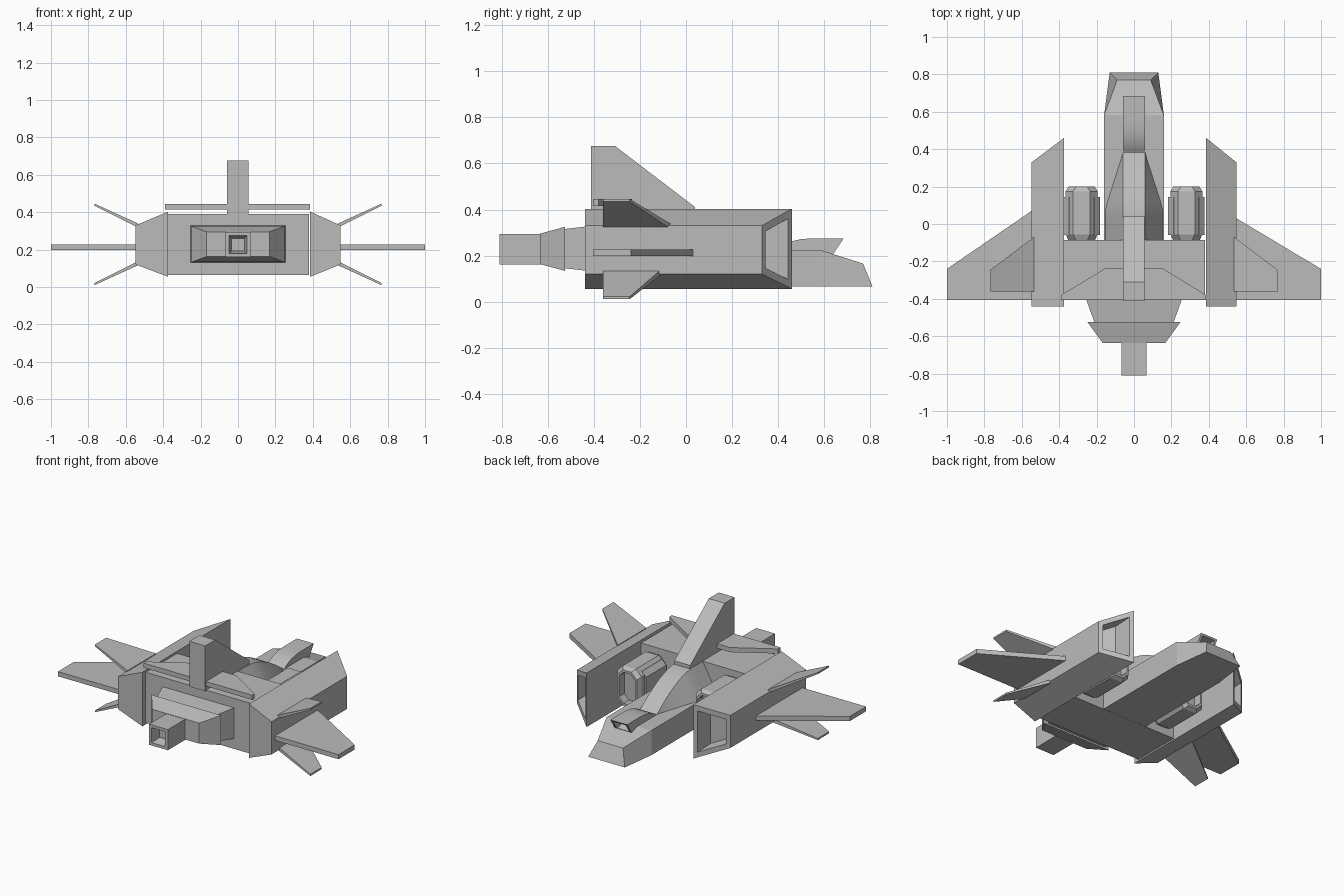
import bpy, bmesh, math
from mathutils import Vector

cube = bpy.data.objects.get("Cube")
if cube:
    bpy.data.objects.remove(cube)

grey = bpy.data.materials.new("hull_grey")
grey.use_nodes = True
colour = (0.5, 0.5, 0.5, 1)
grey.diffuse_color = colour
grey.node_tree.nodes["Principled BSDF"].inputs["Base Color"].default_value = colour


def loft(name, rings, smooth=False):
    """Skin a list of equal-length point rings and cap both ends."""
    bm = bmesh.new()
    loops = [[bm.verts.new(p) for p in ring] for ring in rings]
    n = len(loops[0])
    for a, b in zip(loops, loops[1:]):
        for i in range(n):
            j = (i + 1) % n
            bm.faces.new((a[i], a[j], b[j], b[i]))
    bm.faces.new(loops[0])
    bm.faces.new(loops[-1])
    bmesh.ops.recalc_face_normals(bm, faces=bm.faces[:])
    for f in bm.faces:
        f.smooth = smooth
    mesh = bpy.data.meshes.new(name)
    bm.to_mesh(mesh)
    bm.free()
    if smooth:
        mesh.set_sharp_from_angle(angle=math.radians(30))
    mesh.materials.append(grey)
    obj = bpy.data.objects.new(name, mesh)
    bpy.context.collection.objects.link(obj)


def rect(y, w, z0, z1):
    return [(-w, y, z0), (w, y, z0), (w, y, z1), (-w, y, z1)]


def trapezoid(y, low, high, z0, z1):
    return [(-low, y, z0), (low, y, z0), (high, y, z1), (-high, y, z1)]


def inset(ring, scale, dy=0):
    """Ring shrunk toward its centre, optionally moved along y."""
    c = sum((Vector(p) for p in ring), Vector()) / len(ring)
    return [c + (Vector(p) - c) * scale + Vector((0, dy, 0)) for p in ring]


# Central hull and tapered nose
loft("main_hull", [rect(-0.405, 0.38, 0.065, 0.39), rect(-0.085, 0.38, 0.065, 0.39)])
loft("nose", [rect(-0.09, 0.16, 0.066, 0.225), rect(0.58, 0.16, 0.066, 0.225),
              [(-0.13, 0.81, 0.066), (0.13, 0.81, 0.066),
               (0.09, 0.77, 0.165), (-0.09, 0.77, 0.165)]])

# Curved spine flowing from the hull down onto the nose
spine = []
for i in range(15):
    t = i / 14
    y = -0.09 + 0.48 * t
    top = 0.215 + 0.175 * math.cos(math.pi / 2 * max(0, (y - 0.0) / 0.39)) ** 0.9
    low = 0.16 - 0.10 * max(0, (y - 0.09) / 0.30)
    spine.append(trapezoid(y, low, 0.06, 0.21, max(top, 0.22)))
loft("spine", spine, True)

# Forward-facing scoop with a hollow mouth
scoop = [rect(y, 0.06, 0.2, z) for y, z in
         ((0.38, 0.222), (0.41, 0.242), (0.45, 0.26), (0.5, 0.271), (0.55, 0.275))]
mouth = [(-0.06, 0.635, 0.2), (0.06, 0.635, 0.2), (0.06, 0.685, 0.275), (-0.06, 0.685, 0.275)]
loft("scoop", scoop + [mouth, inset(mouth, 0.75), inset(mouth, 0.65, -0.08)], True)

# Tail fin and the flat plate through it
fin = [(-0.412, 0.385), (-0.412, 0.677), (-0.31, 0.677), (0.04, 0.41), (0.04, 0.385)]
loft("tail_fin", [[(x, y, z) for y, z in fin] for x in (-0.058, 0.055)])
plate = [(-0.39, -0.405), (-0.39, -0.38), (-0.15, -0.235),
         (0.15, -0.235), (0.385, -0.38), (0.385, -0.405)]
loft("tail_plate", [[(x, y, z) for x, y in plate] for z in (0.415, 0.445)])

# Rear exhaust: two tapered blocks and a hollow nozzle
loft("exhaust_base", [rect(-0.4, 0.257, 0.13, 0.33), rect(-0.53, 0.21, 0.145, 0.315)])
loft("exhaust_block", [rect(-0.525, 0.248, 0.133, 0.325), rect(-0.635, 0.168, 0.163, 0.295)])
nozzle = rect(-0.81, 0.067, 0.16, 0.293)
loft("nozzle", [rect(-0.63, 0.067, 0.16, 0.293), nozzle,
                inset(nozzle, 0.72), inset(nozzle, 0.5, 0.06)])


def pod_ring(cx, y, w, h, corner=0.04):
    """Tall eight-sided outline of an engine pod."""
    pts = []
    for sx, sz in ((1, 1), (-1, 1), (-1, -1), (1, -1)):
        pair = [(cx + sx * w, y, 0.23 + sz * (h - corner)),
                (cx + sx * (w - corner), y, 0.23 + sz * h)]
        pts += pair if sx * sz > 0 else pair[::-1]
    return pts


# Paired parts: s is the side, inner and root_y set its small fitting offsets
for s, side, inner, root_y in ((1, "left", 0.386, 0.03), (-1, "right", 0.374, 0.07)):
    # Side nacelle with slanted open intake
    def nacelle(y_in, y_out):
        return [(s * inner, y_in, 0.055), (s * inner, y_in, 0.403),
                (s * 0.547, y_out, 0.33), (s * 0.547, y_out, 0.12)]
    lip = nacelle(0.46, 0.33)
    loft(side + "_nacelle", [nacelle(-0.44, -0.44), lip,
                             inset(lip, 0.76), inset(lip, 0.7, -0.12)])

    # Main wing
    wing = [(0.54, -0.405), (0.54, root_y + 0.005), (1, -0.24), (1, -0.405)]
    loft(side + "_wing", [[(s * x, y, z) for x, y in wing] for z in (0.197, 0.227)])

    # Small canted fins above and below the wing
    for name, up, front in (("upper", 1, -0.07), ("lower", -1, -0.11)):
        def blade(d):
            return [(s * 0.535, -0.36, 0.228 + up * (0.09 + d * 2)),
                    (s * 0.535, front, 0.228 + up * (0.09 + d * 2)),
                    (s * 0.768, -0.245, 0.228 + up * (0.207 + d)),
                    (s * 0.768, -0.36, 0.228 + up * (0.207 + d))]
        loft(f"{side}_{name}_fin", [blade(0), blade(0.011)])

    # Engine pod with hollow front, and the band around it
    cx = s * 0.28
    loft(side + "_engine_pod", [
        pod_ring(cx, -0.09, 0.07, 0.115), pod_ring(cx, -0.055, 0.085, 0.13),
        pod_ring(cx, 0.175, 0.085, 0.13), pod_ring(cx, 0.2, 0.07, 0.115),
        pod_ring(cx, 0.2, 0.058, 0.1, 0.033), pod_ring(cx, 0.1, 0.058, 0.1, 0.033)])
    loft(side + "_pod_band", [pod_ring(cx, y, 0.098, 0.11, 0.03) for y in (-0.06, 0.145)])
